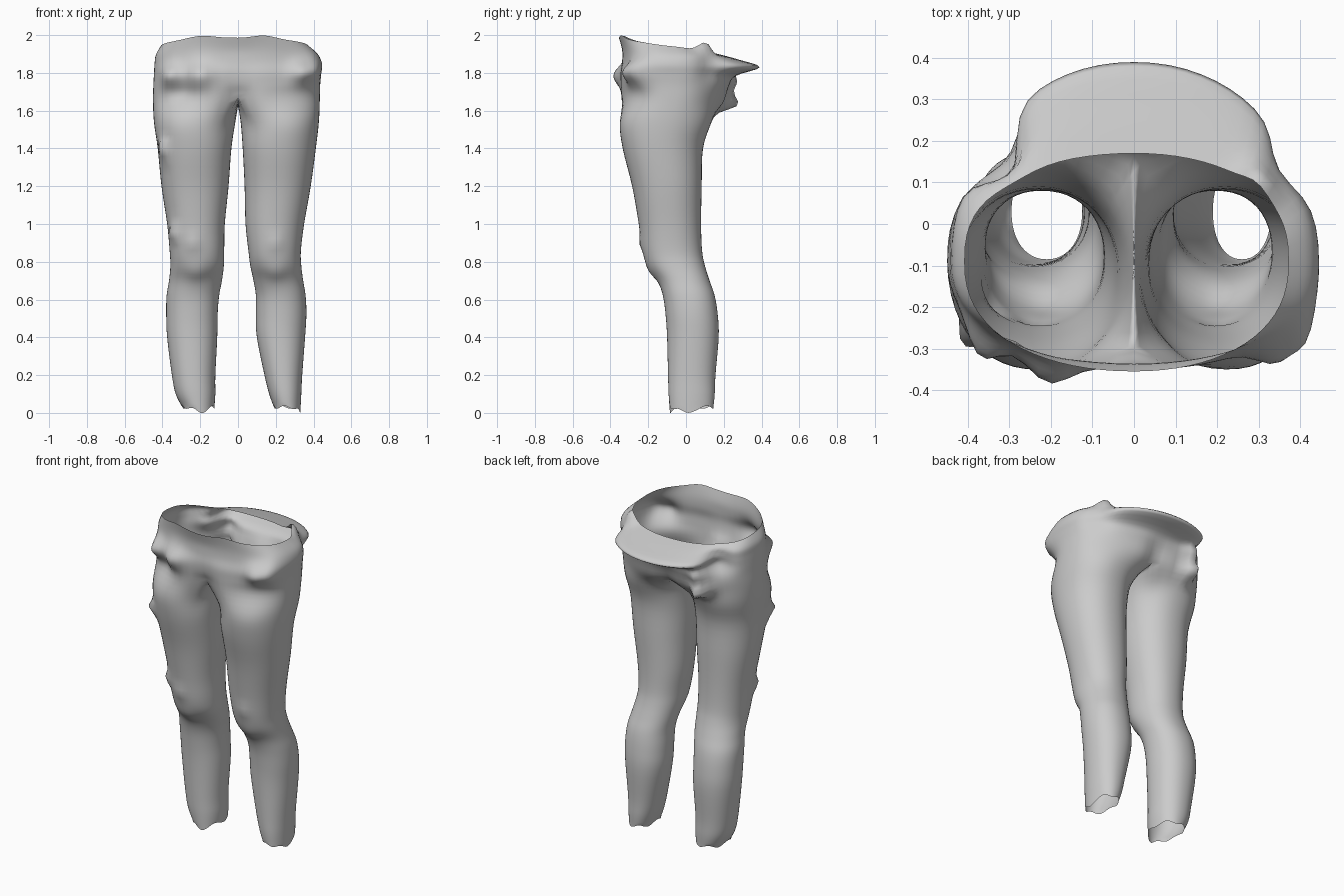
import bpy, bmesh, math
from mathutils import Vector

if "Cube" in bpy.data.objects:
    bpy.data.objects.remove(bpy.data.objects["Cube"])

N = 48          # points round each leg
K = N // 8      # half-width of the inner-thigh strip that ends in the crotch seam
SUB = 4         # samples between key rings

# leg heights with front / back depth
LEG = [(0.03, -0.085, 0.145), (0.10, -0.092, 0.152), (0.20, -0.095, 0.156), (0.40, -0.10, 0.173),
       (0.52, -0.108, 0.168), (0.62, -0.122, 0.152), (0.70, -0.15, 0.125), (0.78, -0.203, 0.10),
       (0.86, -0.23, 0.085), (1.00, -0.25, 0.08), (1.20, -0.285, 0.083), (1.40, -0.335, 0.09),
       (1.54, -0.35, 0.135)]
# inner and outer edge of each leg at those heights
LEFT = [(.125, .295), (.12, .33), (.12, .35), (.11, .375), (.108, .38), (.10, .378), (.085, .365),
        (.075, .358), (.073, .362), (.07, .375), (.05, .405), (.035, .425), (.014, .445)]
RIGHT = [(.19, .33), (.165, .335), (.14, .34), (.10, .355), (.095, .362), (.095, .358), (.082, .345),
         (.065, .335), (.055, .333), (.04, .35), (.035, .385), (.025, .412), (.014, .428)]
# hips: z front, z back, left width, right width, y front, y back, centre offset front, centre offset back
HIPS = [(1.67, 1.64, .45, .433, -.35, .205, .05, -.04),
        (1.74, 1.73, .448, .435, -.352, .235, .02, -.02),
        (1.80, 1.785, .445, .44, -.352, .265, .01, 0),
        (1.86, 1.83, .442, .445, -.338, .39, 0, 0),
        (1.92, 1.87, .435, .425, -.338, .28, 0, 0),
        (1.985, 1.90, .408, .372, -.355, .17, 0, 0)]
# cloth folds: centre, radius, push
FOLDS = [((-.36, -.26, 1.785), .06, (-.01, -.06, 0)), ((-.21, -.34, 1.785), .07, (0, -.055, 0)),
         ((.33, -.28, 1.80), .06, (.01, -.05, 0)), ((.41, -.22, 1.81), .07, (.01, -.07, 0)),
         ((-.30, -.30, 1.70), .06, (.01, .015, 0)), ((-.39, -.24, 1.395), .045, (-.02, -.045, .01)),
         ((-.33, -.18, .95), .04, (-.015, -.025, 0)), ((-.22, -.2, .74), .06, (0, -.008, -.01)),
         ((.20, -.2, .74), .06, (0, -.008, -.01)), ((-.24, -.23, .90), .04, (0, -.012, 0)),
         ((.2, -.24, .90), .04, (0, -.01, 0)), ((.31, .10, 1.93), .05, (0, .02, .055)),
         ((-.2, -.34, 1.99), .10, (0, 0, .016)), ((.14, -.34, 1.99), .08, (0, 0, .016)),
         ((-.2, -.09, .03), .04, (0, 0, -.03)), ((.32, 0, .03), .05, (0, 0, -.03)),
         ((-.22, .03, .03), .03, (0, 0, .015)),
         # hanging flap at the back left, slimmer hip corners
         ((-.24, .18, 1.65), .05, (-.01, .10, -.02)), ((-.24, .21, 1.75), .06, (-.01, .07, 0)),
         ((-.36, .20, 1.83), .09, (.06, -.08, 0)), ((.40, .16, 1.84), .09, (-.04, -.02, 0))]


def spow(v, p):
    return math.copysign(abs(v) ** p, v)


def leg_point(i, j, edges, s):
    z, yf, yb = LEG[i]
    xi, xo = edges[i]
    a = math.tau * j / N
    x = (xi + xo) / 2 - (xo - xi) / 2 * spow(math.cos(a), 0.92)
    y = (yf + yb) / 2 - (yb - yf) / 2 * spow(math.sin(a), 0.92)
    return Vector((s * x, y, z))


def hip_point(row, j, s):
    zf, zb, wl, wr, yf, yb, df, db = row
    u = (j - K) / (N - 2 * K) * math.pi
    c = math.cos(u)
    x = (wr if s > 0 else wl) * max(math.sin(u), 0) ** 0.95
    if j in (K, N - K):
        x = 0
    y0 = -0.09
    near = math.exp(-(x / 0.07) ** 2)
    if c > 0:
        y = y0 + (yf - y0) * c ** 0.85 + df * near
    else:
        y = y0 + (yb - y0) * (-c) ** (0.8 if yb < 0.3 else 1) + db * near
    return Vector((s * x, y, zf + (zb - zf) * (1 - c) / 2))


def seam_point(j):
    # crotch seam from back centre (j = -K) to front centre (j = K)
    t = (j + K) / (2 * K)
    a, b = hip_point(HIPS[0], N - K, 1), hip_point(HIPS[0], K, 1)
    p = a.lerp(b, t)
    p.z -= 0.03 * math.sin(math.pi * t)
    return p


def spline(keys):
    out = []
    for i in range(len(keys) - 1):
        p0, p1, p2 = keys[max(i - 1, 0)], keys[i], keys[i + 1]
        p3 = keys[min(i + 2, len(keys) - 1)]
        for k in range(SUB):
            t = k / SUB
            out.append(p1 + 0.5 * t * (p2 - p0 + t * (2 * p0 - 5 * p1 + 4 * p2 - p3
                                                   + t * (3 * p1 - p0 - 3 * p2 + p3))))
    return out + [keys[-1].copy()]


def fold(p):
    q = p.copy()
    for c, r, d in FOLDS:
        q += Vector(d) * math.exp(-((p - Vector(c)).length / r) ** 2)
    q.z = min(max(q.z, 0), 2)
    return q


def build_half(bm, edges, s):
    crotch = len(LEG) * SUB
    columns = []
    for j in range(N):
        keys = [leg_point(i, j, edges, s) for i in range(len(LEG))]
        if K <= j <= N - K:
            keys += [hip_point(r, j, s) for r in HIPS]
        else:
            keys.append(seam_point(j if j < K else j - N))
        pts = spline(keys)
        if j in (K, N - K):
            for p in pts[crotch:]:
                p.x = 0
        # ragged hem
        pts[0].z += 0.008 * math.sin(5 * math.tau * j / N + s)
        columns.append([bm.verts.new(fold(p)) for p in pts])
    for j in range(N):
        a, b = columns[j], columns[(j + 1) % N]
        for i in range(min(len(a), len(b)) - 1):
            quad = (a[i], b[i], b[i + 1], a[i + 1])
            bm.faces.new(quad if s > 0 else quad[::-1])


# trousers: two legs joined along the crotch and centre seams
bm = bmesh.new()
build_half(bm, LEFT, -1)
build_half(bm, RIGHT, 1)
bmesh.ops.remove_doubles(bm, verts=bm.verts, dist=0.0005)
bmesh.ops.recalc_face_normals(bm, faces=bm.faces)
mesh = bpy.data.meshes.new("trousers")
bm.to_mesh(mesh)
bm.free()
mesh.shade_smooth()
trousers = bpy.data.objects.new("trousers", mesh)
bpy.context.collection.objects.link(trousers)
